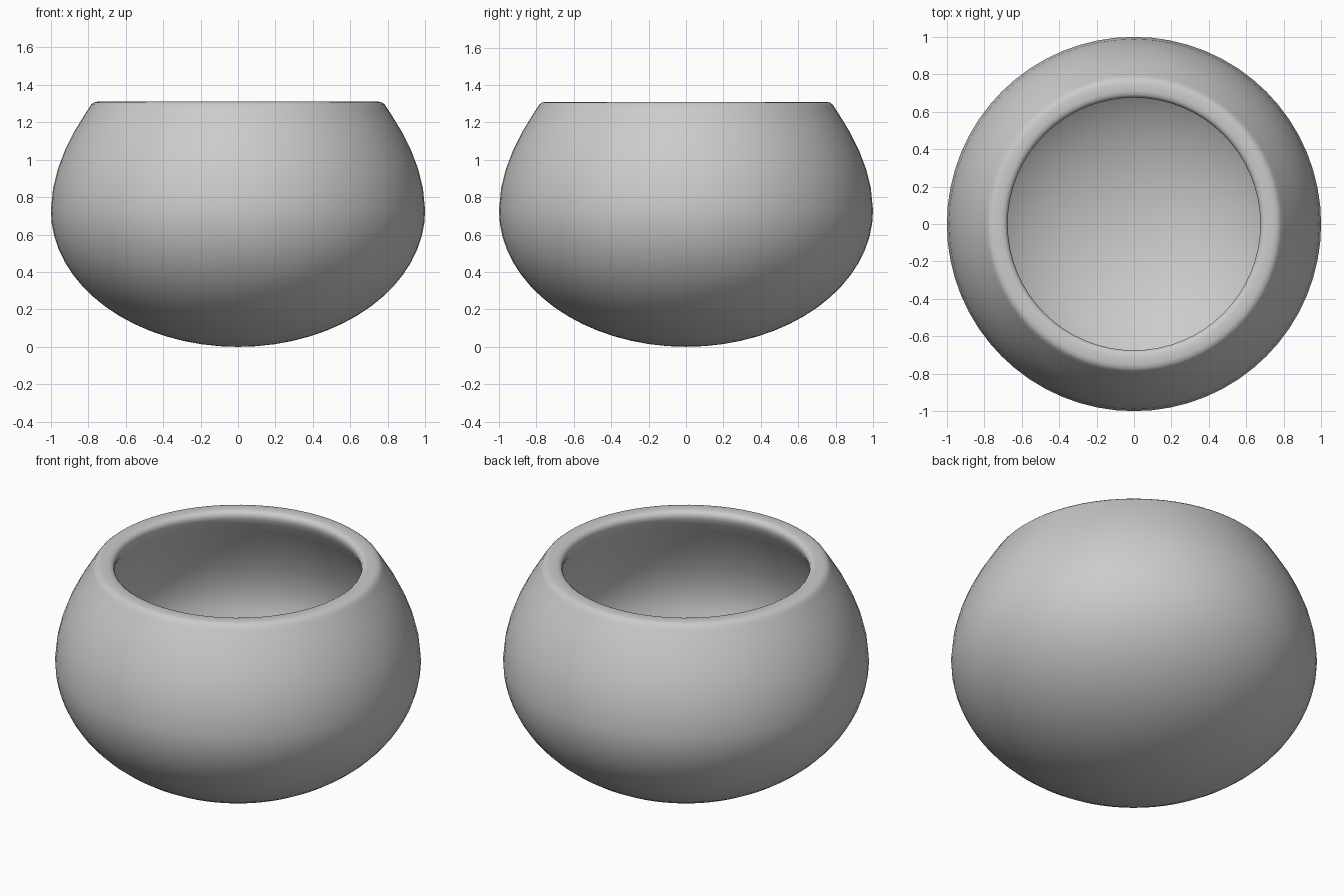
import bpy
import bmesh
from math import sin, cos, pi, tau

cube = bpy.data.objects.get("Cube")
if cube:
    bpy.data.objects.remove(cube, do_unlink=True)

BELLY_Z = 0.73
WALL = 0.12
SEGMENTS = 64
STEPS = 16


def lower_curve(inset):
    """Quarter ellipse from the bottom pole up to the belly."""
    radius, depth = 1 - inset, BELLY_Z - inset
    return [(radius * sin(a), BELLY_Z - depth * cos(a))
            for a in (i / STEPS * pi / 2 for i in range(STEPS + 1))]


# Wall profile: outer skin, rounded flat rim, then inner skin down to the floor
outer_wall = [(0.988, 0.85), (0.963, 0.95), (0.925, 1.05),
              (0.875, 1.15), (0.82, 1.24), (0.797, 1.275)]
rim = [(0.785, 1.294), (0.772, 1.305), (0.752, 1.31), (0.71, 1.31),
       (0.692, 1.306), (0.68, 1.296), (0.675, 1.28), (0.677, 1.262)]
inner_wall = [(0.69, 1.23), (0.727, 1.17), (0.776, 1.08),
              (0.817, 0.99), (0.85, 0.9), (0.872, 0.81)]
profile = (lower_curve(0) + outer_wall + rim + inner_wall
           + lower_curve(WALL)[::-1])

# Revolve the profile into a closed bowl
bm = bmesh.new()
verts = [bm.verts.new((r, 0, z)) for r, z in profile]
edges = [bm.edges.new(pair) for pair in zip(verts, verts[1:])]
bmesh.ops.spin(bm, geom=verts + edges, cent=(0, 0, 0), axis=(0, 0, 1),
               angle=tau, steps=SEGMENTS, use_merge=True)
bmesh.ops.remove_doubles(bm, verts=bm.verts, dist=0.0005)
bmesh.ops.recalc_face_normals(bm, faces=bm.faces)

mesh = bpy.data.meshes.new("round_bowl")
bm.to_mesh(mesh)
bm.free()
bowl = bpy.data.objects.new("round_bowl", mesh)
bpy.context.collection.objects.link(bowl)

# Smooth shading
bpy.ops.object.select_all(action="DESELECT")
bowl.select_set(True)
bpy.context.view_layer.objects.active = bowl
bpy.ops.object.shade_smooth()
